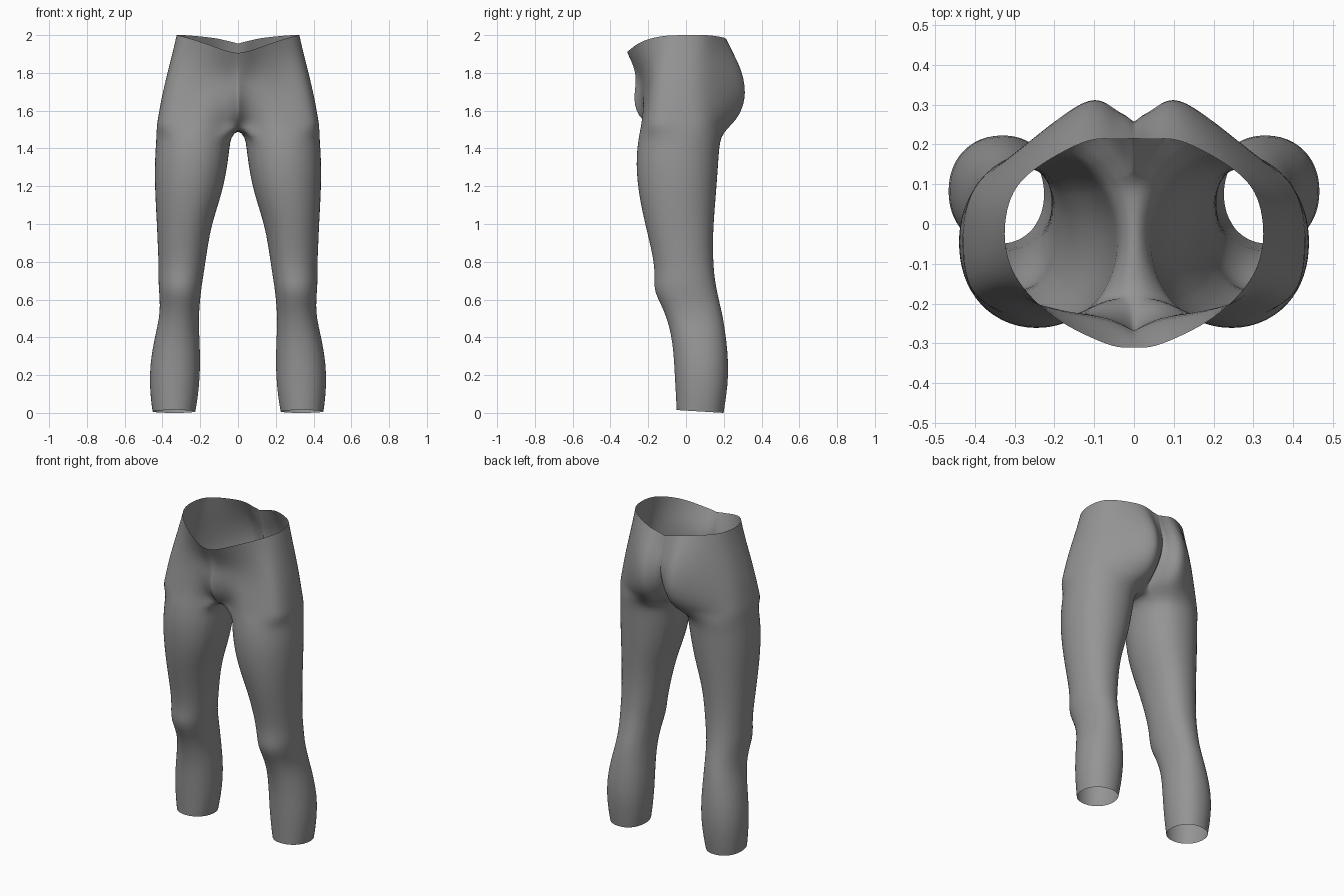
import bpy, bmesh, math
from mathutils import Vector

if "Cube" in bpy.data.objects:
    bpy.data.objects.remove(bpy.data.objects["Cube"])

# single plain grey
grey = bpy.data.materials.new("fabric_grey")
grey.diffuse_color = (0.30, 0.30, 0.30, 1)
grey.use_nodes = True
grey.node_tree.nodes["Principled BSDF"].inputs["Base Color"].default_value = grey.diffuse_color

SUB = 4          # ring points between neighbouring key points
INNER = 6        # ring segments along the inside of each leg
KEY_ANGLES = [-50, -30, -5, 45, 90, 135, 195, 215, 235]   # 0 = front, 90 = outside


def spline(keys):
    """Catmull-Rom curve through the key points."""
    out = []
    for i in range(len(keys) - 1):
        p1, p2 = keys[i], keys[i + 1]
        p0 = keys[i - 1] if i else p1
        p3 = keys[i + 2] if i + 2 < len(keys) else p2
        for s in range(SUB):
            t = s / SUB
            out.append(0.5 * (2 * p1 + (p2 - p0) * t + (2 * p0 - 5 * p1 + 4 * p2 - p3) * t * t
                              + (3 * p1 - p0 - 3 * p2 + p3) * t ** 3))
    return out + [keys[-1].copy()]


# leg sections: z, inner x, outer x, front y, back y
LEG = [(0.00, .225, .453, -.05, .20), (0.08, .212, .463, -.053, .213), (0.20, .20, .47, -.06, .227),
       (0.32, .20, .457, -.066, .222), (0.42, .205, .436, -.08, .21), (0.50, .207, .418, -.102, .198),
       (0.57, .203, .413, -.13, .182), (0.64, .196, .418, -.168, .166), (0.70, .187, .422, -.168, .155),
       (0.77, .176, .42, -.166, .147), (0.88, .16, .425, -.187, .143), (1.00, .138, .43, -.217, .147),
       (1.12, .098, .437, -.243, .157), (1.22, .071, .441, -.258, .165), (1.32, .054, .441, -.264, .172),
       (1.40, .044, .437, -.259, .177), (1.46, .037, .433, -.251, .187)]

# pelvis sections: z, rim dip, centre front y, beside it, thigh y, outer x, buttock y, beside cleft, cleft y
PELVIS = [(1.515, 0, -.175, -.187, -.24, .43, .232, .17, .11),
          (1.55, 0, -.235, -.20, -.235, .424, .264, .205, .14),
          (1.60, 0, -.268, -.222, -.228, .416, .292, .25, .195),
          (1.66, 0, -.278, -.235, -.22, .405, .306, .275, .235),
          (1.73, .2, -.272, -.237, -.212, .39, .307, .283, .257),
          (1.82, .5, -.265, -.237, -.212, .368, .289, .273, .258),
          (1.91, .8, -.276, -.265, -.225, .345, .25, .24, .235),
          (2.00, 1, -.31, -.303, -.235, .325, .205, .213, .215)]
RIM_DIP = [-.095, -.082, -.035, -.006, 0, 0, -.015, -.036, -.045]


def leg_ring(z, x0, x1, y0, y1):
    cx, cy, rx, ry = (x0 + x1) / 2, (y0 + y1) / 2, (x1 - x0) / 2, (y1 - y0) / 2
    angles = [a.x for a in spline([Vector((k, 0)) for k in KEY_ANGLES])]
    angles += [235 + 75 * i / INNER for i in range(1, INNER)]
    ring = []
    for a in angles:
        s, c = math.sin(math.radians(a)), math.cos(math.radians(a))
        y = cy - ry * math.copysign(abs(c) ** 0.95, c)
        tilt = 0.06 * (0.2 - y) if z == 0 else 0
        ring.append(Vector((cx + rx * math.copysign(abs(s) ** 0.95, s), y, z + tilt)))
    return ring


def pelvis_ring(z, dip, yf, yp, yt, X, yb, yb2, yc):
    h = (2 - z) / 0.45
    ym, dy = -.01 - .02 * h, .12 + .035 * h
    keys = [(0, yf), (.065, yp), (.2, yt), (.92 * X, ym - dy), (X, ym),
            (.87 * X, ym + dy), (.13, yb), (.035, yb2), (0, yc)]
    ring = spline([Vector((x, y, z + dip * d)) for (x, y), d in zip(keys, RIM_DIP)])
    for p in ring:
        p.x = max(p.x, 0)
    return ring


# one half: closed rings up the leg, then open half rings round the hips
bm = bmesh.new()
rings = [[bm.verts.new(p) for p in leg_ring(*row)] for row in LEG]
crotch = pelvis_ring(*PELVIS[0])
back, front = crotch[-1], crotch[0]
for i in range(1, INNER):
    p = back.lerp(front, i / INNER)
    p.z -= 0.012 * math.sin(math.pi * i / INNER)
    crotch.append(p)
rings.append([bm.verts.new(p) for p in crotch])
rings += [[bm.verts.new(p) for p in pelvis_ring(*row)] for row in PELVIS[1:]]

for lo, hi in zip(rings, rings[1:]):
    n = len(hi)
    closed = n == len(lo) and n > len(KEY_ANGLES) * SUB - SUB + 1
    for i in range(n if closed else n - 1):
        j = (i + 1) % n
        bm.faces.new((lo[i], lo[j], hi[j], hi[i]))
bmesh.ops.recalc_face_normals(bm, faces=bm.faces)
# keep the outside pointing out
probe = max(bm.faces, key=lambda f: f.calc_center_median().x)
if probe.normal.x < 0:
    bmesh.ops.reverse_faces(bm, faces=bm.faces)
for f in bm.faces:
    f.smooth = True

mesh = bpy.data.meshes.new("leggings")
bm.to_mesh(mesh)
bm.free()
mesh.materials.append(grey)
leggings = bpy.data.objects.new("leggings", mesh)
bpy.context.collection.objects.link(leggings)

# mirror to the other leg and smooth
mirror = leggings.modifiers.new("mirror", 'MIRROR')
mirror.use_clip = True
mirror.merge_threshold = 0.0005
smooth = leggings.modifiers.new("smooth", 'SUBSURF')
smooth.levels = smooth.render_levels = 1
